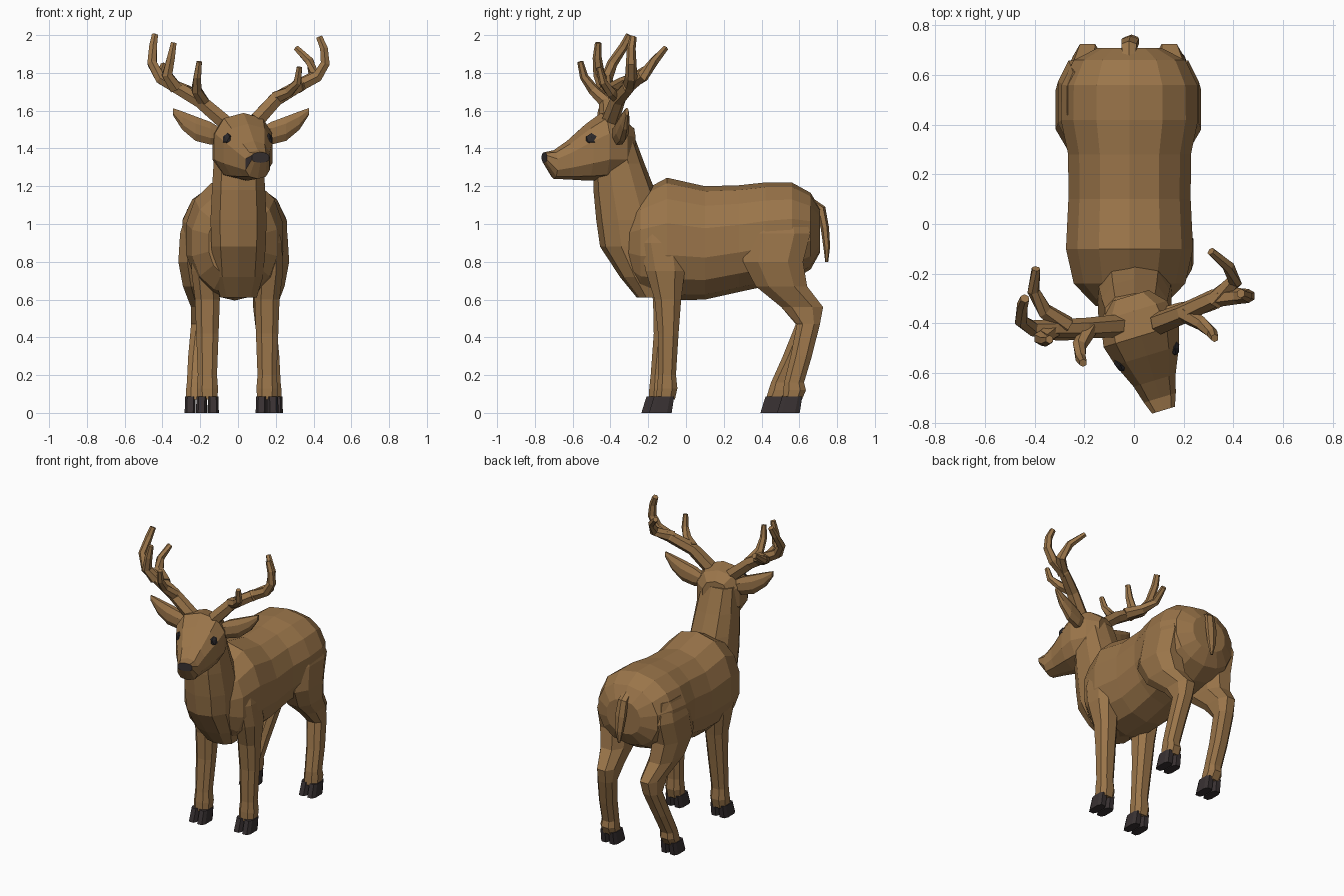
import bpy, bmesh, math
from mathutils import Vector

cube = bpy.data.objects.get("Cube")
if cube:
    bpy.data.objects.remove(cube, do_unlink=True)


def material(name, color):
    m = bpy.data.materials.new(name)
    m.use_nodes = True
    m.diffuse_color = (*color, 1)
    bsdf = next(n for n in m.node_tree.nodes if n.type == 'BSDF_PRINCIPLED')
    bsdf.inputs["Base Color"].default_value = (*color, 1)
    return m


FUR = material("brown_fur", (0.325, 0.178, 0.068))
HOOF = material("dark_hoof", (0.04, 0.031, 0.032))
EYE = material("black_eye", (0.025, 0.022, 0.024))
X, Y, Z = Vector((1, 0, 0)), Vector((0, 1, 0)), Vector((0, 0, 1))


def finish(name, bm, mats):
    bmesh.ops.recalc_face_normals(bm, faces=bm.faces)
    mesh = bpy.data.meshes.new(name)
    bm.to_mesh(mesh)
    bm.free()
    for m in mats:
        mesh.materials.append(m)
    ob = bpy.data.objects.new(name, mesh)
    bpy.context.collection.objects.link(ob)
    return ob


def loft(name, rings, u=None, v=None, n=10, power=1.0, mats=(FUR,)):
    """Skin rings of (centre, half size along u, half size along v).
    Without u and v the rings stand square to the path."""
    bm = bmesh.new()
    loops = []
    pts = [Vector(r[0]) for r in rings]
    for i, (c, a, b) in enumerate(rings):
        if u is None:
            t = (pts[min(i + 1, len(pts) - 1)] - pts[max(i - 1, 0)]).normalized()
            side = t.cross(Y if abs(t.y) < 0.9 else X).normalized()
            up = side.cross(t)
        else:
            side, up = u, v
        loop = []
        for k in range(n):
            ang = 2 * math.pi * (k + 0.5) / n
            cs, sn = math.cos(ang), math.sin(ang)
            du = math.copysign(abs(cs) ** power, cs) * a
            dv = math.copysign(abs(sn) ** power, sn) * b
            loop.append(bm.verts.new(pts[i] + side * du + up * dv))
        loops.append(loop)
    for p, q in zip(loops, loops[1:]):
        for k in range(n):
            j = (k + 1) % n
            bm.faces.new((p[k], p[j], q[j], q[k]))
    bm.faces.new(loops[0][::-1])
    bm.faces.new(loops[-1])
    return finish(name, bm, mats)


# Torso: y, top, bottom, half width
torso = [(-.33, 1.08, .72, .14), (-.24, 1.17, .63, .23), (-.1, 1.245, .595, .262),
         (.1, 1.2, .6, .252), (.28, 1.205, .64, .253), (.42, 1.22, .67, .283),
         (.56, 1.22, .7, .28), (.66, 1.165, .76, .23), (.71, 1.08, .85, .13)]
loft("torso", [((-.018, y, (t + b) / 2), w, (t - b) / 2) for y, t, b, w in torso],
     X, Z, n=14, power=.9)

# Neck and chest: z, front, back, half width
neck = [(.61, -.26, -.1, .1), (.72, -.35, -.1, .135), (.88, -.455, -.1, .15),
        (1.02, -.475, -.11, .155), (1.18, -.49, -.165, .147), (1.32, -.49, -.22, .138),
        (1.48, -.47, -.28, .125)]
loft("neck", [((.003, (f + b) / 2, z), w, (b - f) / 2) for z, f, b, w in neck],
     X, Y, power=.85)


# Head, turned a little to its left
def head_point(y, z):
    return Vector((.02 + (-.42 - y) * .3, y, z))


ACROSS = Vector((.957, .29, 0))
FORWARD = Vector((.29, -.957, 0))
skull = [(-.29, 1.42, .085, .1), (-.35, 1.405, .145, .165), (-.45, 1.41, .165, .178),
         (-.53, 1.38, .14, .15), (-.63, 1.338, .092, .102), (-.7, 1.315, .07, .076),
         (-.75, 1.352, .05, .028)]
head = loft("head", [(head_point(y, z), a, b) for y, z, a, b in skull],
            ACROSS, Z, power=.8, mats=(FUR, HOOF))
# Dark nose pad on the muzzle end
for f in head.data.polygons:
    if f.center.y < -.74:
        f.material_index = 1

for s, label in ((1, "left"), (-1, "right")):
    # Eye: a ball pressed flat against the cheek
    normal = (ACROSS * s + FORWARD * .4 + Z * .25).normalized()
    bm = bmesh.new()
    bmesh.ops.create_icosphere(bm, subdivisions=1, radius=.033)
    for vert in bm.verts:
        vert.co -= normal * vert.co.dot(normal) * .5
    bmesh.ops.translate(bm, verts=bm.verts, vec=head_point(-.535, 1.45) + ACROSS * s * .118)
    finish(label + "_eye", bm, (EYE,))

    # Ear: leaf shape spreading sideways: x, bottom, top, half thickness
    leaf = [(.09, 1.43, 1.5, .03), (.16, 1.415, 1.545, .038), (.24, 1.435, 1.575, .036),
            (.31, 1.495, 1.6, .025), (.36, 1.575, 1.615, .01)]
    loft(label + "_ear", [((.015 + s * x, -.385 + s * .2 * x, (lo + hi) / 2), a, (hi - lo) / 2)
                          for x, lo, hi, a in leaf], Y, Z, n=8)

    # Front leg, the right one slightly ahead: z, y, half width, half depth
    front = [(1.02, -.13, .04, .08), (.9, -.13, .07, .12), (.75, -.11, .078, .11),
             (.6, -.1, .07, .075), (.42, -.105, .063, .058), (.2, -.12, .054, .05),
             (.13, -.12, .06, .058), (.07, -.128, .056, .052)]
    fx = s * .158 - .004
    loft(label + "_front_leg",
         [((fx + s * .012 * (z > .7), y + s * .02 * min(1, max(0, (.7 - z) / .5)), z), a, b)
          for z, y, a, b in front], X, Y, n=8, power=.8)

    # Hind leg, the right one stepping forward: z, y, inward shift, half width, half depth
    hind = [(1.08, .5, 0, .05, .12), (.95, .49, 0, .09, .18), (.8, .46, 0, .1, .17),
            (.67, .505, .015, .09, .145), (.56, .615, .035, .066, .118),
            (.47, .648, .03, .06, .065), (.3, .61, .01, .055, .06),
            (.16, .572, 0, .052, .056), (.12, .575, 0, .057, .064), (.07, .562, 0, .055, .055)]
    step = 0 if s > 0 else -.088
    cx = .177 if s > 0 else -.222
    loft(label + "_hind_leg",
         [((cx - s * i, y + step * max(0, (.5 - z) / .43), z), a, b)
          for z, y, i, a, b in hind], X, Y, n=8, power=.8)

    # Cloven hooves
    for leg, hx, hy in (("front", fx, -.136 + s * .02), ("hind", cx, .562 + step)):
        for t, side in ((1, "left"), (-1, "right")):
            loft(f"{label}_{leg}_hoof_{side}_toe",
                 [((hx + t * .03, hy, .086), .029, .056),
                  ((hx + t * .032, hy - .02, 0), .03, .063)],
                 X, Y, n=8, power=.6, mats=(HOOF,))


# Antlers
def branch(name, points, start, end):
    last = len(points) - 1
    loft(name, [(p, *[start + (end - start) * i / last] * 2)
                for i, p in enumerate(points)], n=6)


branch("right_antler_beam", [(-.06, -.41, 1.53), (-.2, -.42, 1.65), (-.32, -.42, 1.72),
       (-.41, -.42, 1.77), (-.455, -.39, 1.85), (-.45, -.33, 1.94), (-.44, -.3, 2)], .046, .019)
branch("right_antler_brow_tine", [(-.18, -.42, 1.64), (-.22, -.49, 1.71),
       (-.215, -.54, 1.78), (-.205, -.56, 1.86)], .036, .016)
branch("right_antler_upper_tine", [(-.33, -.43, 1.72), (-.375, -.46, 1.79),
       (-.355, -.47, 1.88), (-.34, -.465, 1.96)], .038, .017)
branch("right_antler_rear_tine", [(-.27, -.41, 1.7), (-.36, -.35, 1.74),
       (-.405, -.27, 1.78), (-.395, -.18, 1.84)], .04, .018)
branch("left_antler_beam", [(.1, -.4, 1.55), (.2, -.36, 1.66), (.32, -.3, 1.73),
       (.42, -.29, 1.78), (.462, -.29, 1.85), (.455, -.29, 1.93), (.43, -.28, 1.99)], .046, .019)
branch("left_antler_brow_tine", [(.2, -.36, 1.67), (.27, -.4, 1.7),
       (.315, -.44, 1.75), (.325, -.46, 1.83)], .036, .016)
branch("left_antler_rear_tine", [(.32, -.31, 1.73), (.405, -.23, 1.78),
       (.38, -.17, 1.86), (.31, -.11, 1.93)], .04, .017)

# Tail
loft("tail", [((-.02, .66, 1.12), .03, .02), ((-.02, .715, 1.08), .035, .025),
              ((-.015, .735, .98), .04, .022), ((-.01, .745, .88), .03, .018),
              ((-.01, .745, .8), .008, .008)], n=6)
